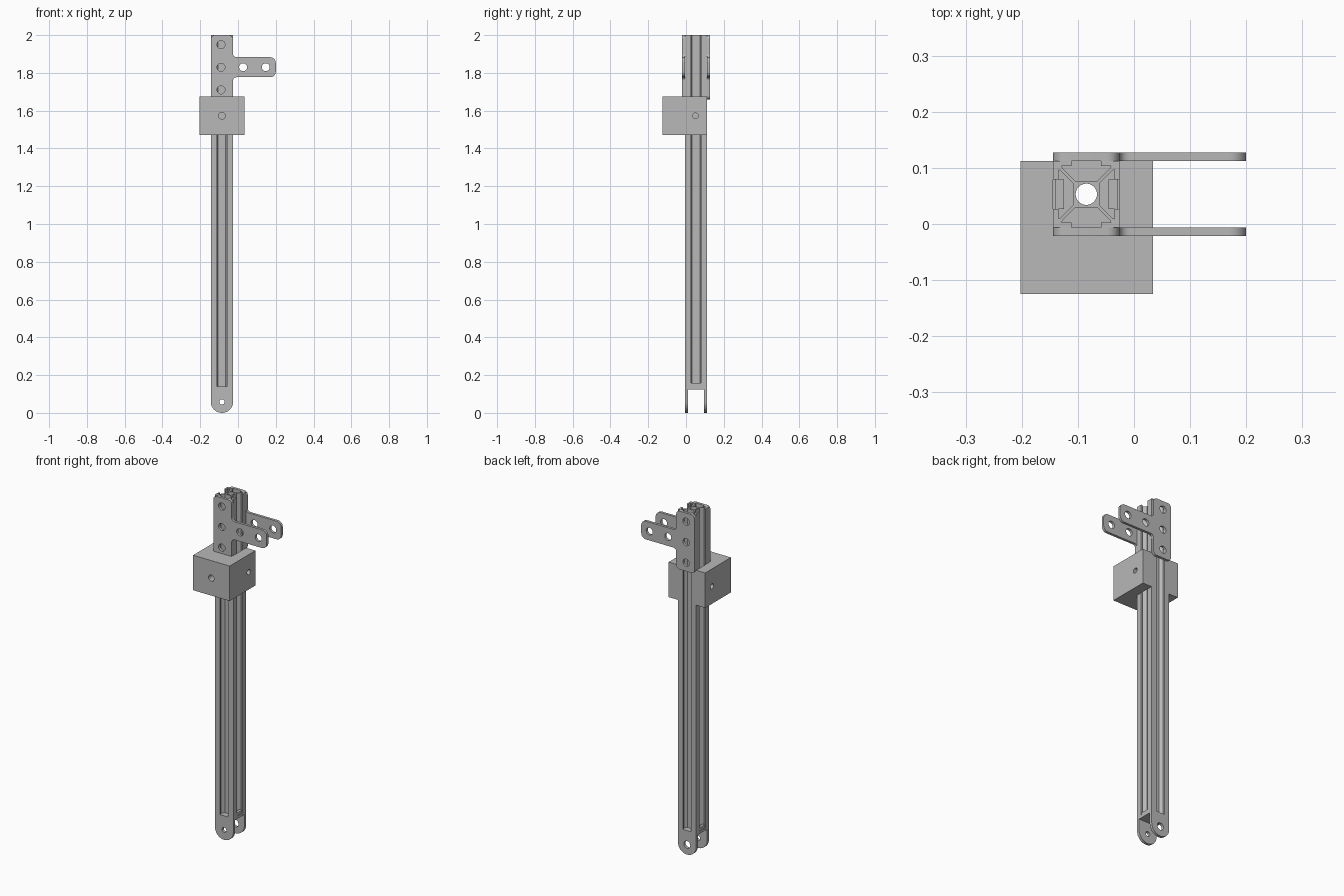
import bpy, bmesh
from math import sin, cos, pi
from mathutils import Matrix, Vector

cube = bpy.data.objects.get("Cube")
if cube:
    bpy.data.objects.remove(cube, do_unlink=True)

metal = bpy.data.materials.new("satin grey metal")
metal.use_nodes = True
grey = (0.48, 0.48, 0.48, 1)
metal.diffuse_color = grey
metal.node_tree.nodes["Principled BSDF"].inputs["Base Color"].default_value = grey

CX, CY, H = -0.085, 0.053, 0.059      # rail axis and half width
ALONG_Z = Matrix.Identity(4)
ALONG_Y = Matrix.Rotation(pi / 2, 4, 'X')
ALONG_X = Matrix.Rotation(pi / 2, 4, 'Y')


def circle(x, y, r, n=32):
    return [(x + r * cos(2 * pi * i / n), y + r * sin(2 * pi * i / n)) for i in range(n)]


def box(x0, x1, y0, y1):
    return [(x0, y0), (x1, y0), (x1, y1), (x0, y1)]


def rounded(corners, n=8):
    """Polygon from (x, y, radius) square corners, each one filleted."""
    out = []
    for i, (x, y, r) in enumerate(corners):
        p = Vector((x, y))
        if r == 0:
            out.append((x, y))
            continue
        a = (Vector(corners[i - 1][:2]) - p).normalized() * r
        b = (Vector(corners[(i + 1) % len(corners)][:2]) - p).normalized() * r
        for k in range(n + 1):
            t = pi / 2 * k / n
            out.append(tuple(p + a * (1 - sin(t)) + b * (1 - cos(t))))
    return out


def extrude(name, loops, depth, turn, centre):
    """Solid from an outline plus hole loops, centred on its depth."""
    curve = bpy.data.curves.new(name, 'CURVE')
    curve.dimensions = '2D'
    curve.fill_mode = 'BOTH'
    curve.extrude = depth / 2
    for loop in loops:
        spline = curve.splines.new('POLY')
        spline.points.add(len(loop) - 1)
        for point, (x, y) in zip(spline.points, loop):
            point.co = (x, y, 0, 1)
        spline.use_cyclic_u = True
    temp = bpy.data.objects.new(name + " outline", curve)
    mesh = bpy.data.meshes.new_from_object(temp)
    bpy.data.objects.remove(temp)
    bm = bmesh.new()
    bm.from_mesh(mesh)
    bmesh.ops.remove_doubles(bm, verts=bm.verts, dist=1e-5)
    bmesh.ops.transform(bm, matrix=Matrix.Translation(centre) @ turn, verts=bm.verts)
    bmesh.ops.recalc_face_normals(bm, faces=bm.faces)
    bm.to_mesh(mesh)
    bm.free()
    mesh.name = name
    mesh.materials.clear()
    mesh.materials.append(metal)
    obj = bpy.data.objects.new(name, mesh)
    bpy.context.collection.objects.link(obj)
    return obj


# Slotted rail: one side's T-slot repeated round the four sides
slot = [(H, H), (0.026, H), (0.026, 0.050), (0.044, 0.050), (0.042, 0.046), (0.020, 0.024)]
slot += [(-x, y) for x, y in reversed(slot[1:])]
profile = []
for k in range(4):
    c, s = round(cos(k * pi / 2)), round(sin(k * pi / 2))
    profile += [(c * x - s * y, s * x + c * y) for x, y in slot]
bore = circle(0, 0, 0.019)
parts = [extrude("slotted_rail", [profile, bore], 1.86, ALONG_Z, (CX, CY, 1.07))]

# Fork end: a closing plate, two rounded legs and small slot stops
parts.append(extrude("fork_plate", [box(-H, H, -H, H), bore], 0.015, ALONG_Z, (CX, CY, 0.1325)))
leg = rounded([(-H, 0.14, 0), (-H, 0, 0.0585), (H, 0, 0.0585), (H, 0.14, 0)])
for name, side, r in (("front_fork_leg", -1, 0.014), ("back_fork_leg", 1, 0.021)):
    parts.append(extrude(name, [leg, circle(0, 0.058, r)], 0.016, ALONG_Y,
                         (CX, CY + side * (H - 0.008), 0)))
for name, side in (("right_slot_stop", -1), ("left_slot_stop", 1)):
    parts.append(extrude(name, [box(-0.008, 0.008, -0.026, 0.026)], 0.02, ALONG_Z,
                         (CX + side * 0.048, CY, 0.147)))

# T-shaped brackets on the front and back of the rail
x0, x1, tip, mid = CX - H, CX + H, 0.2, 1.83
tee = rounded([(x0, 1.66, 0.022), (x1, 1.66, 0.022), (x1, mid - 0.053, 0.018),
               (tip, mid - 0.053, 0.03), (tip, mid + 0.053, 0.03),
               (x1, mid + 0.053, 0.018), (x1, 2.0, 0.022), (x0, 2.0, 0.022)])
holes = [circle(-0.09, mid + dz, 0.021) for dz in (-0.12, 0, 0.12)]
holes += [circle(x, mid, 0.021) for x in (0.027, 0.147)]
for name, side in (("front_bracket", -1), ("back_bracket", 1)):
    parts.append(extrude(name, [tee] + holes, 0.015, ALONG_Y,
                         (0, CY + side * (H + 0.0077), 0)))

# Sliding block: open at the back round the rail, drilled from front and sides
bx0, bx1, by0, by1 = -0.2025, 0.034, -0.125, CY + H
outline = [(bx0, by0), (bx1, by0), (bx1, by1), (x1, by1),
           (x1, CY - H), (x0, CY - H), (x0, by1), (bx0, by1)]
block = extrude("sliding_block", [outline], 0.204, ALONG_Z, (0, 0, 1.573))
parts.append(block)
for turn, centre, r in ((ALONG_Y, (CX, -0.1, 1.573), 0.018),
                        (ALONG_X, (CX, CY - 0.003, 1.573), 0.015)):
    drill = extrude("drill", [circle(0, 0, r)], 0.4 if turn is ALONG_X else 0.25, turn, centre)
    mod = block.modifiers.new("hole", 'BOOLEAN')
    mod.operation = 'DIFFERENCE'
    mod.object = drill
    bpy.context.view_layer.objects.active = block
    bpy.ops.object.modifier_apply(modifier=mod.name)
    bpy.data.objects.remove(drill, do_unlink=True)

# Smooth the round edges, keep the machined edges sharp
bpy.ops.object.select_all(action='DESELECT')
for part in parts:
    part.select_set(True)
bpy.context.view_layer.objects.active = parts[0]
bpy.ops.object.shade_smooth_by_angle()
